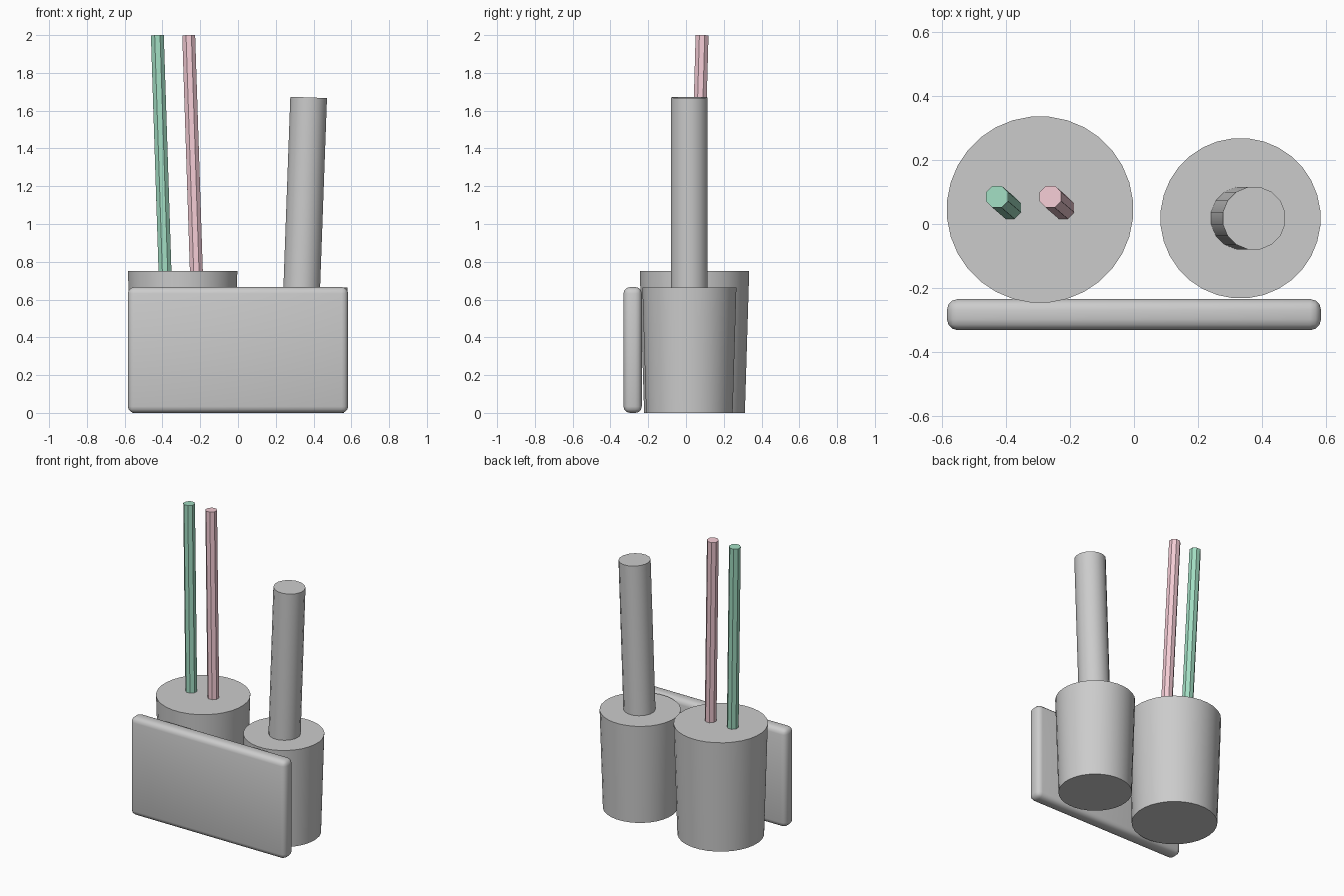
import bpy
import math
from mathutils import Vector

if "Cube" in bpy.data.objects:
    bpy.data.objects.remove(bpy.data.objects["Cube"])


def finish(obj, name, colour=None):
    obj.name = name
    bpy.ops.object.shade_smooth_by_angle(angle=math.radians(40))
    if colour:
        mat = bpy.data.materials.new(name + "_paint")
        mat.diffuse_color = (*colour, 1)
        mat.use_nodes = True
        mat.node_tree.nodes["Principled BSDF"].inputs["Base Color"].default_value = mat.diffuse_color
        obj.data.materials.append(mat)


def rod(name, bottom, top, r_bottom, r_top, sides, colour=None):
    """Round part running from one end point to the other."""
    a, b = Vector(bottom), Vector(top)
    axis = b - a
    bpy.ops.mesh.primitive_cone_add(vertices=sides, radius1=r_bottom, radius2=r_top,
                                    depth=axis.length, location=(a + b) / 2)
    obj = bpy.context.object
    # flat side faces front and sides, then lean along the axis
    obj.rotation_mode = 'QUATERNION'
    lean = Vector((0, 0, 1)).rotation_difference(axis)
    spin = Vector((0, 1, 0)).rotation_difference(
        Vector((math.sin(math.pi / sides), math.cos(math.pi / sides), 0)))
    obj.rotation_quaternion = lean @ spin
    finish(obj, name, colour)
    return obj


# Tapered cups
rod("large_cup", (-0.293, 0.045, 0), (-0.293, 0.045, 0.75), 0.268, 0.291, 32)
rod("small_cup", (0.332, 0.018, 0), (0.332, 0.018, 0.665), 0.23, 0.25, 32)

# Leaning thick handle in the small cup
rod("handle", (0.337, 0.018, 0.65), (0.374, 0.018, 1.67), 0.099, 0.099, 16)

# Two thin leaning sticks in the large cup
for name, x, colour in (("green_stick", -0.386, (0.36, 0.72, 0.54)),
                        ("pink_stick", -0.22, (0.90, 0.60, 0.66))):
    rod(name, (x, 0.05, 0.735), (x - 0.041, 0.085, 1.999), 0.037, 0.037, 8, colour)

# Rounded front panel
bpy.ops.mesh.primitive_cube_add(size=1, location=(0, -0.2825, 0.333))
panel = bpy.context.object
panel.dimensions = (1.166, 0.097, 0.666)
bpy.ops.object.transform_apply(location=False, rotation=False, scale=True)
bevel = panel.modifiers.new("rounding", 'BEVEL')
bevel.width = 0.034
bevel.segments = 3
bpy.ops.object.modifier_apply(modifier="rounding")
finish(panel, "front_panel")
